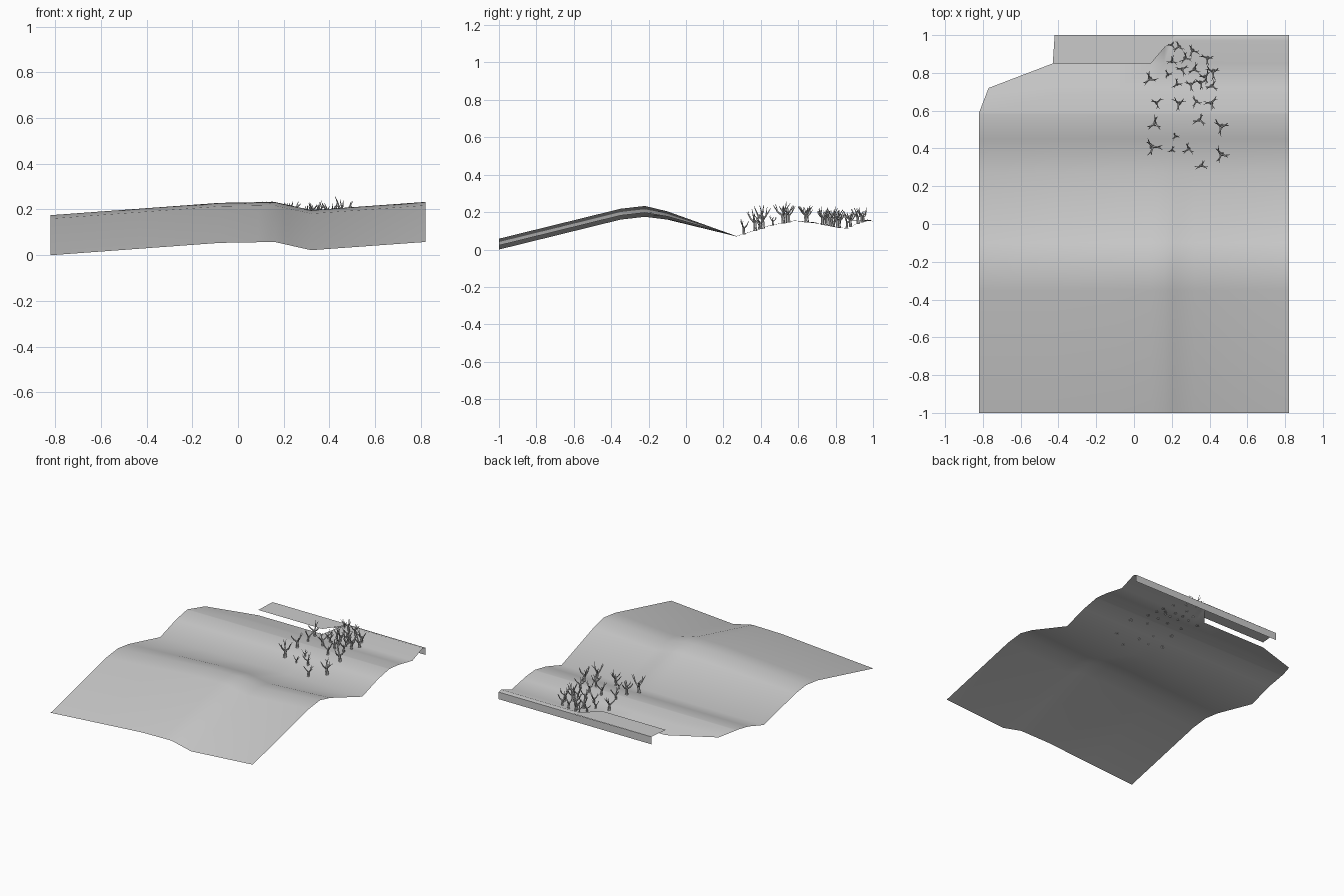
import bpy, bmesh, math, random
from mathutils import Vector

if "Cube" in bpy.data.objects:
    bpy.data.objects.remove(bpy.data.objects["Cube"])

random.seed(7)


def lerp_table(table, t):
    """Piecewise linear lookup in a list of (position, value)."""
    if t <= table[0][0]:
        return table[0][1]
    for (a, va), (b, vb) in zip(table, table[1:]):
        if t <= b:
            return va + (vb - va) * (t - a) / (b - a)
    return table[-1][1]


# terrain section along y, lift across x, how strongly the lift applies, back outline
SECTION = [(-1, 0), (-.35, .16), (-.22, .175), (-.1, .16), (.27, .07), (.45, .128),
           (.58, .153), (.68, .145), (.85, .112), (.97, .158), (1, .15)]
LIFT = [(-.82, 0), (-.08, .054), (.16, .058), (.32, .022), (.82, .058)]
FADE = [(-.22, 1), (.27, .03)]
BACK = [(-.82, .59), (-.77, .72), (-.43, .85), (.09, .85), (.2, .99), (.22, 1), (.82, 1)]


def height(x, y):
    return lerp_table(SECTION, y) + lerp_table(LIFT, x) * lerp_table(FADE, y)


def finish(name, bm, angle):
    me = bpy.data.meshes.new(name)
    bm.to_mesh(me)
    bm.free()
    ob = bpy.data.objects.new(name, me)
    bpy.context.collection.objects.link(ob)
    bpy.context.view_layer.objects.active = ob
    ob.select_set(True)
    bpy.ops.object.shade_smooth_by_angle(angle=math.radians(angle))
    ob.select_set(False)
    return ob


# rolling ground sheet
bm = bmesh.new()
xs = sorted({x for x, _ in LIFT + BACK})
ys = sorted({y for y, _ in SECTION} | {.59, .72})
rows = []
for y in ys:
    row = []
    for x in xs:
        yy = min(y, lerp_table(BACK, x))
        row.append(bm.verts.new((x, yy, height(x, yy))))
    rows.append(row)
for a, b in zip(rows, rows[1:]):
    for i in range(len(xs) - 1):
        bm.faces.new((a[i], a[i + 1], b[i + 1], b[i]))
bmesh.ops.remove_doubles(bm, verts=bm.verts, dist=.0005)
finish("ground", bm, 40)

# raised ledge along the back
bm = bmesh.new()
ledge = [(-.43, .85, .152), (.09, .85, .152), (.2, .98, .158), (.22, 1, .155), (-.42, 1, .155)]
bm.faces.new([bm.verts.new(p) for p in ledge])
finish("back_ledge", bm, 30)

# upright face below the back edge
bm = bmesh.new()
bm.faces.new([bm.verts.new(p) for p in
              [(.82, 1, .152), (-.42, 1, .155), (-.42, 1, .1), (.82, 1, .1)]])
finish("back_wall", bm, 30)


def limb(bm, p, q, r0, r1, sides=6):
    """Tapered tube from p to q."""
    d = (q - p).normalized()
    u = d.orthogonal().normalized()
    v = d.cross(u)
    ends = []
    for c, r in ((p, r0), (q, r1)):
        ends.append([bm.verts.new(c + r * (u * math.cos(t) + v * math.sin(t)))
                     for t in (math.tau * i / sides for i in range(sides))])
    for i in range(sides):
        j = (i + 1) % sides
        bm.faces.new((ends[0][i], ends[0][j], ends[1][j], ends[1][i]))
    bm.faces.new(ends[1])


def tree(index, x, y, h):
    """Bare tree: flared trunk, three bent boughs, forked twigs."""
    bm = bmesh.new()
    base = Vector((x, y, height(x, y) - .004))
    mid = base + Vector((0, 0, h * .12))
    top = base + Vector((random.uniform(-.05, .05) * h, random.uniform(-.05, .05) * h, h * .42))
    limb(bm, base, mid, h * .1, h * .075)
    limb(bm, mid, top, h * .075, h * .07)
    turn = random.uniform(0, math.tau)
    for k in range(3):
        a = turn + k * math.tau / 3 + random.uniform(-.3, .3)
        out = Vector((math.cos(a), math.sin(a), 0))
        up = Vector((0, 0, 1))
        start = top - up * h * .05
        elbow = start + (out * .2 + up * random.uniform(.12, .22)) * h
        limb(bm, start, elbow, h * .055, h * .038, 5)
        for s in (-.45, .4):
            side = Vector((math.cos(a + s), math.sin(a + s), 0))
            tip = elbow + (side * random.uniform(.12, .24) + up * random.uniform(.2, .4)) * h
            limb(bm, elbow, tip, h * .034, h * .01, 5)
    finish(f"tree_{index:02d}", bm, 50)


# grove: x, y, tree height
GROVE = [(.085, .77, .11), (.23, .74, .085), (.2, .86, .08), (.255, .82, .1), (.39, .88, .1),
         (.42, .81, .11), (.31, .92, .1), (.24, .94, .09), (.2, .95, .06), (.32, .82, .1),
         (.35, .75, .1), (.41, .73, .1), (.3, .74, .09), (.12, .64, .09), (.24, .64, .1),
         (.33, .65, .09), (.41, .64, .1), (.11, .53, .12), (.345, .55, .1), (.465, .52, .12),
         (.22, .465, .06), (.095, .41, .13), (.2, .39, .06), (.29, .4, .09), (.465, .37, .12),
         (.355, .31, .09), (.18, .79, .07), (.27, .88, .09), (.375, .78, .1)]
for i, t in enumerate(GROVE):
    tree(i, *t)
